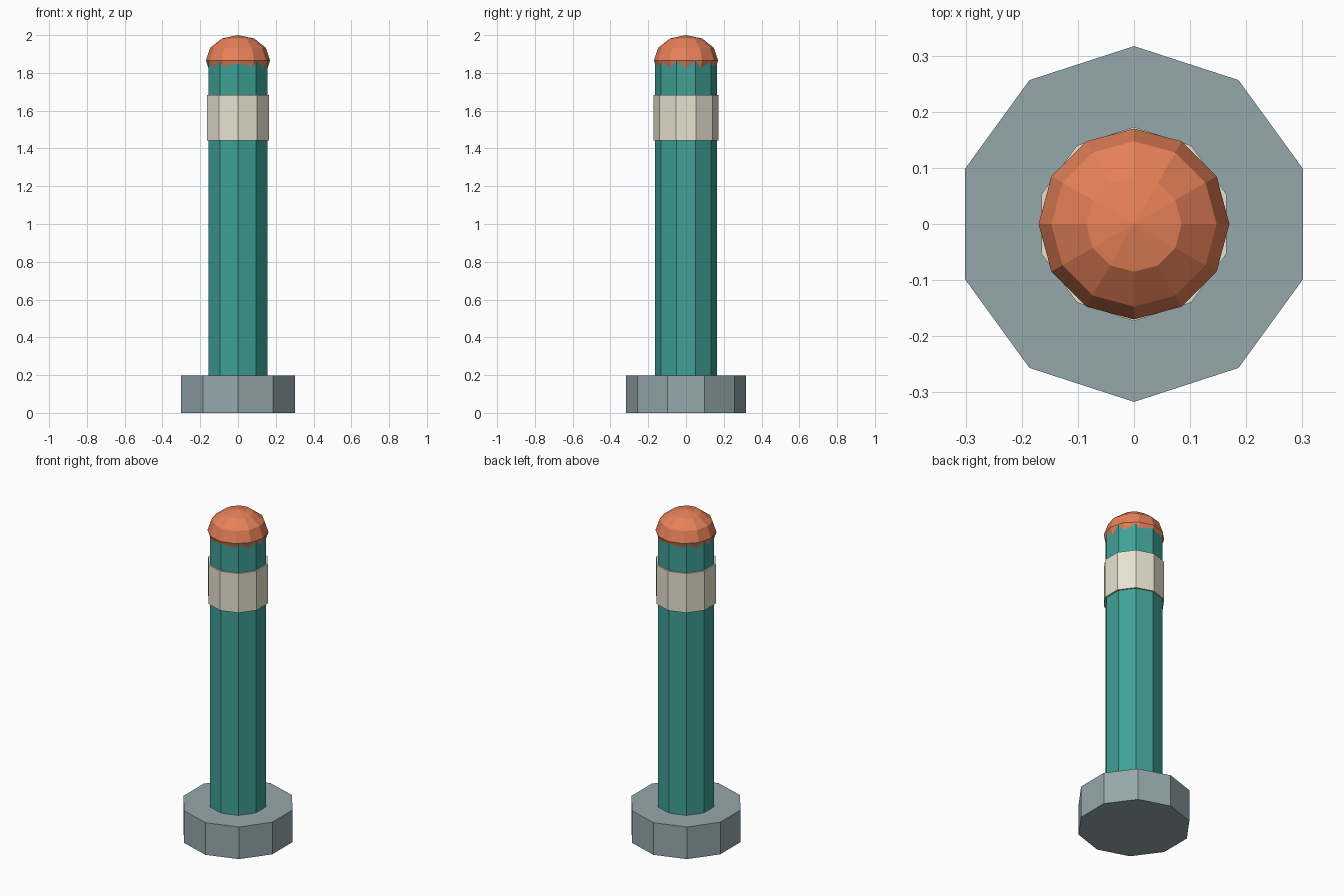
import bpy

if "Cube" in bpy.data.objects:
    bpy.data.objects.remove(bpy.data.objects["Cube"])


def finish(name, color):
    obj = bpy.context.object
    obj.name = name
    mat = bpy.data.materials.new(name + "_paint")
    mat.diffuse_color = (*color, 1)
    mat.use_nodes = True
    mat.node_tree.nodes["Principled BSDF"].inputs["Base Color"].default_value = mat.diffuse_color
    obj.data.materials.append(mat)
    return obj


def prism(name, radius, z0, z1, color):
    # ten-sided upright prism with a corner on the y axis
    bpy.ops.mesh.primitive_cylinder_add(
        vertices=10, radius=radius, depth=z1 - z0, location=(0, 0, (z0 + z1) / 2))
    return finish(name, color)


# Base, post and pale band
prism("base", 0.317, 0.0, 0.197, (0.30, 0.39, 0.41))
prism("post", 0.164, 0.1, 1.866, (0.05, 0.35, 0.30))
prism("band", 0.173, 1.443, 1.684, (0.80, 0.76, 0.63))

# Squashed faceted cap on top of the post
bpy.ops.mesh.primitive_uv_sphere_add(
    segments=12, ring_count=6, radius=0.17, location=(0, 0, 1.866))
cap = finish("cap", (0.80, 0.22, 0.10))
cap.scale.z = 0.134 / 0.17
